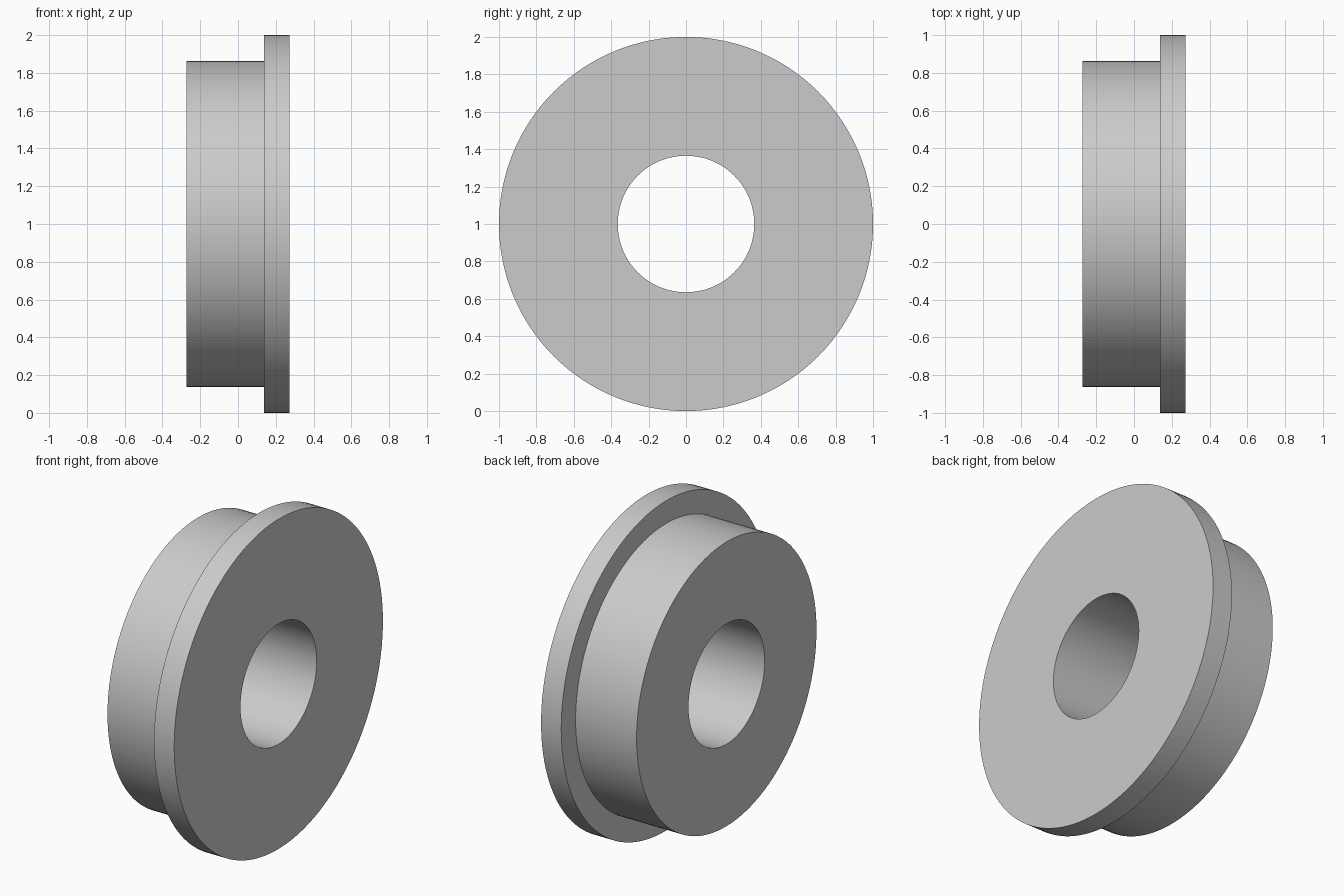
import bpy
import bmesh
import math
from mathutils import Matrix, Vector

cube = bpy.data.objects.get("Cube")
if cube:
    bpy.data.objects.remove(cube, do_unlink=True)

# Plain grey metal
metal = bpy.data.materials.new("grey_metal")
metal.use_nodes = True
grey = (0.6, 0.6, 0.6, 1.0)
metal.diffuse_color = grey
metal.node_tree.nodes["Principled BSDF"].inputs["Base Color"].default_value = grey

SEGMENTS = 128
BORE, BODY, FLANGE = 0.365, 0.862, 1.0
LEFT, STEP, RIGHT = -0.272, 0.137, 0.272

# Closed half section (x, radius), turned about the x axis
section = [(LEFT, BORE), (LEFT, BODY), (STEP, BODY),
           (STEP, FLANGE), (RIGHT, FLANGE), (RIGHT, BORE)]

bm = bmesh.new()
verts = [bm.verts.new((x, 0, r)) for x, r in section]
edges = [bm.edges.new((v, verts[(i + 1) % len(verts)])) for i, v in enumerate(verts)]
bmesh.ops.spin(bm, geom=verts + edges, cent=(0, 0, 0), axis=(1, 0, 0),
               angle=math.tau, steps=SEGMENTS, use_merge=True)
bmesh.ops.remove_doubles(bm, verts=bm.verts[:], dist=0.0001)
bmesh.ops.recalc_face_normals(bm, faces=bm.faces[:])
bmesh.ops.transform(bm, matrix=Matrix.Translation(Vector((0, 0, FLANGE))), verts=bm.verts[:])

mesh = bpy.data.meshes.new("flanged_bushing")
bm.to_mesh(mesh)
bm.free()
mesh.materials.append(metal)

bushing = bpy.data.objects.new("flanged_bushing", mesh)
bpy.context.collection.objects.link(bushing)

# Smooth round walls, crisp rims
bpy.ops.object.select_all(action="DESELECT")
bushing.select_set(True)
bpy.context.view_layer.objects.active = bushing
bpy.ops.object.shade_smooth_by_angle(angle=math.radians(30))
